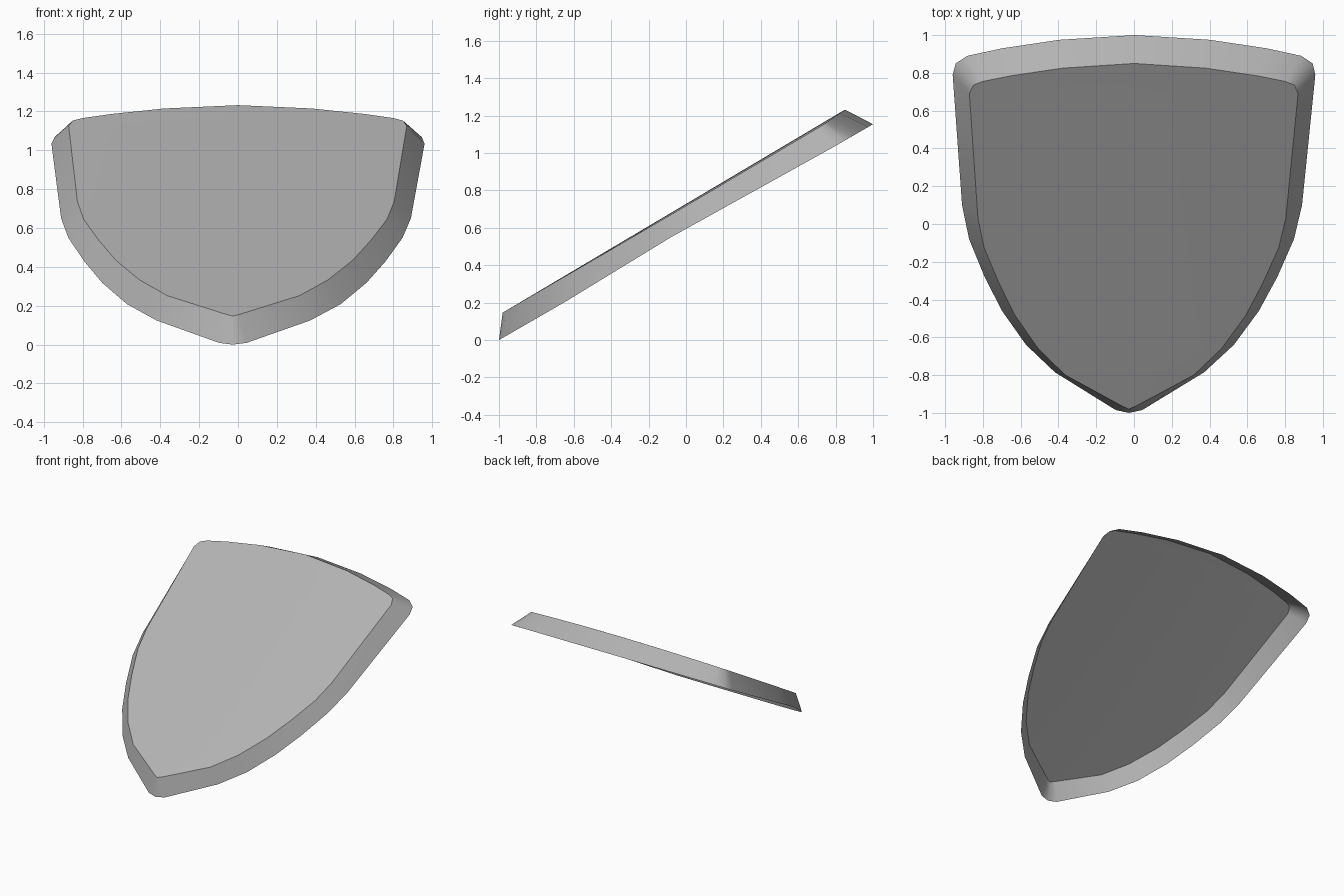
import bpy, bmesh, math

cube = bpy.data.objects.get("Cube")
if cube:
    bpy.data.objects.remove(cube, do_unlink=True)

# Half outline from top centre to lower tip: rim (x, y), then face edge (x, y)
OUTLINE = [
    (0, 1, 0, .85),
    (.4, .975, .38, .825),
    (.7, .93, .65, .785),
    (.885, .89, .8, .755),
    (.945, .85, .85, .735),
    (.96, .79, .87, .69),
    (.9, .1, .815, .03),
    (.86, -.08, .78, -.125),
    (.775, -.28, .7, -.31),
    (.68, -.46, .61, -.485),
    (.55, -.64, .485, -.66),
    (.395, -.785, .34, -.8),
    (.07, -.985, .035, -.965),
    (0, -1, 0, -.98),
]
SLICES = [-1, -.5, 0, .5, 1]


def lean(x, y):
    """Slight sideways lean toward the tip."""
    return x - .015 * (.9 - y)


def rim_point(x, y):
    lift = .02 * max(0, 1 - abs(y + .05) / .6)
    return lean(x, y), y, .585 + .577 * y + lift


def face_point(x, y):
    return lean(x, y), y, .736 + .593 * y - .012 * (x / .87) ** 2


# Shield shell: gently domed face with a flared rim, open at the back
bm = bmesh.new()
rows = []
for rx, ry, fx, fy in OUTLINE:
    row = [rim_point(-rx, ry)]
    row += [face_point(fx * s, fy) for s in SLICES]
    row.append(rim_point(rx, ry))
    rows.append([bm.verts.new(p) for p in row])
for upper, lower in zip(rows, rows[1:]):
    for c in range(len(upper) - 1):
        bm.faces.new((upper[c], lower[c], lower[c + 1], upper[c + 1]))
bmesh.ops.remove_doubles(bm, verts=bm.verts, dist=.0005)

# Centre and ground the shell
xs = [v.co.x for v in bm.verts]
ys = [v.co.y for v in bm.verts]
low = min(v.co.z for v in bm.verts)
bmesh.ops.translate(bm, verts=bm.verts, vec=(
    -(min(xs) + max(xs)) / 2, -(min(ys) + max(ys)) / 2, -low))

mesh = bpy.data.meshes.new("shield_shell")
bm.to_mesh(mesh)
bm.free()
shield = bpy.data.objects.new("shield_shell", mesh)
bpy.context.collection.objects.link(shield)

# Plain grey material
grey = bpy.data.materials.new("plain_grey")
grey.use_nodes = True
colour = (.45, .45, .45, 1)
grey.diffuse_color = colour
for node in grey.node_tree.nodes:
    if node.type == 'BSDF_PRINCIPLED':
        node.inputs["Base Color"].default_value = colour
mesh.materials.append(grey)

# Smooth shading with a crisp edge between face and rim
bpy.ops.object.select_all(action='DESELECT')
shield.select_set(True)
bpy.context.view_layer.objects.active = shield
bpy.ops.object.shade_smooth_by_angle(angle=math.radians(45))
